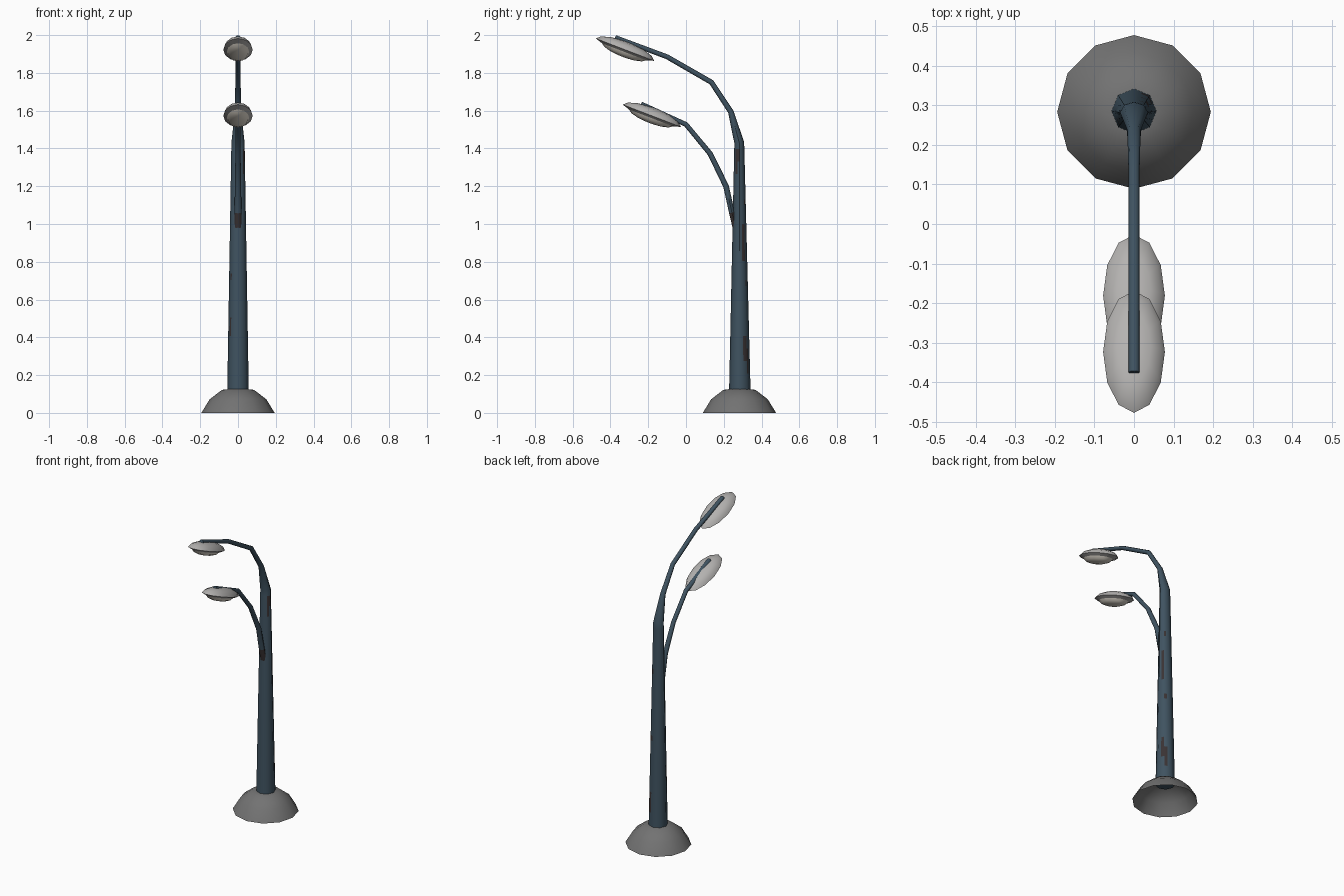
import bpy, bmesh, math
from mathutils import Matrix, Vector

if "Cube" in bpy.data.objects:
    bpy.data.objects.remove(bpy.data.objects["Cube"])


def material(name, rgb):
    m = bpy.data.materials.new(name)
    m.diffuse_color = (*rgb, 1)
    m.use_nodes = True
    m.node_tree.nodes["Principled BSDF"].inputs["Base Color"].default_value = m.diffuse_color
    return m


BLUE = material("blue_grey_paint", (0.050, 0.086, 0.118))
RUST = material("dark_rust", (0.042, 0.033, 0.034))
STONE = material("concrete_grey", (0.17, 0.17, 0.17))
SHELL = material("lamp_shell_grey", (0.46, 0.45, 0.44))
GLASS = material("lamp_glass_cream", (0.90, 0.84, 0.74))


def skin(name, rings, mats, cap_start=True, cap_end=True, angle=50, paint=None):
    """Join rings of points into a tube, optionally capped."""
    bm = bmesh.new()
    loops = [[bm.verts.new(p) for p in ring] for ring in rings]
    n = len(loops[0])
    for r, (a, b) in enumerate(zip(loops, loops[1:])):
        for i in range(n):
            j = (i + 1) % n
            f = bm.faces.new((a[i], a[j], b[j], b[i]))
            if paint:
                f.material_index = paint(f.calc_center_median().z, i)
    if cap_start:
        bm.faces.new(loops[0][::-1])
    if cap_end:
        bm.faces.new(loops[-1])
    bmesh.ops.recalc_face_normals(bm, faces=bm.faces)
    me = bpy.data.meshes.new(name)
    bm.to_mesh(me)
    bm.free()
    for m in mats:
        me.materials.append(m)
    ob = bpy.data.objects.new(name, me)
    bpy.context.collection.objects.link(ob)
    bpy.ops.object.select_all(action='DESELECT')
    ob.select_set(True)
    bpy.context.view_layer.objects.active = ob
    bpy.ops.object.shade_smooth_by_angle(angle=math.radians(angle))
    return ob


def circle(n, rx, ry, z=0.0, split=False):
    """Polygon ring; split adds a point halfway along every side."""
    pts = [Vector((rx * math.cos(2 * math.pi * i / n),
                   ry * math.sin(2 * math.pi * i / n), z)) for i in range(n)]
    if not split:
        return pts
    return [q for i, p in enumerate(pts) for q in (p, (p + pts[(i + 1) % n]) / 2)]


def sweep(path, n=8, split=False):
    """Rings along a path in the x = 0 plane; entries are (y, z, rx, ry)."""
    pts = [Vector((0, p[0], p[1])) for p in path]
    rings = []
    for k, (y, z, rx, ry) in enumerate(path):
        ds = []
        if k > 0:
            ds.append((pts[k] - pts[k - 1]).normalized())
        if k < len(pts) - 1:
            ds.append((pts[k + 1] - pts[k]).normalized())
        d = sum(ds, Vector()).normalized()
        side = Vector((0, d.z, -d.y))
        rings.append([pts[k] + Vector((c.x, 0, 0)) + side * c.y
                      for c in circle(n, rx, ry, 0, split)])
    return rings


# Domed foot, twelve sided, hollow underneath
foot = [(0.194, 0.0), (0.15, 0.072), (0.085, 0.122), (0.04, 0.127)]
skin("foot", [[p + Vector((0, 0.283, 0)) for p in circle(12, r, r, z)]
              for r, z in foot], [STONE], cap_start=False)

# Tapered pole running on into the long upper arm
STEPS = 40
pole = []
for k in range(STEPS + 1):
    t = k / STEPS
    pole.append((0.285 - 0.003 * t, 0.11 + 1.32 * t,
                 0.057 - 0.022 * t, 0.057 - 0.031 * t))
pole += [(0.237, 1.595, 0.017, 0.015), (0.135, 1.75, 0.014, 0.014),
         (-0.10, 1.885, 0.014, 0.013), (-0.375, 1.988, 0.014, 0.012)]
# Rust patches: low z, high z, half sides of the octagon
rust = [(0.80, 0.99, (1,)), (1.27, 1.40, (14,)), (1.33, 1.40, (15,)),
        (0.27, 0.40, (1,)), (0.22, 0.33, (2,)), (0.68, 0.72, (2,)),
        (1.09, 1.13, (2,)), (0.42, 0.52, (9,)), (0.70, 0.74, (9,))]
skin("pole_and_upper_arm", sweep(pole, split=True), [BLUE, RUST],
     paint=lambda z, i: int(any(a < z < b and i in s for a, b, s in rust)))

# Short lower arm springing from the pole, rusty at its root
arm = [(0.262, 0.98, 0.020, 0.015), (0.243, 1.06, 0.019, 0.015),
       (0.212, 1.2, 0.016, 0.015), (0.128, 1.372, 0.014, 0.014),
       (0.0, 1.527, 0.014, 0.013), (-0.238, 1.636, 0.014, 0.012)]
skin("lower_arm", sweep(arm), [BLUE, RUST], paint=lambda z, i: int(z < 1.05))


# Oval lamp heads: shallow shell above, bulging glass below
def lamp(name, y, z):
    place = Matrix.Translation((0, y, z)) @ Matrix.Rotation(math.radians(-21), 4, 'X')

    def rings(profile):
        return [[place @ p for p in circle(12, 0.078 * s, 0.165 * s, h)]
                for s, h in profile]
    skin(name + "_shell", rings([(0.76, -0.012), (1, 0), (0.87, 0.020),
                                 (0.55, 0.036), (0.15, 0.042)]),
         [SHELL], cap_start=False)
    skin(name + "_glass", rings([(0.76, -0.012), (0.64, -0.026),
                                 (0.4, -0.036), (0.12, -0.040)]),
         [GLASS], cap_start=False)


lamp("upper_lamp", -0.323, 1.923)
lamp("lower_lamp", -0.181, 1.573)
